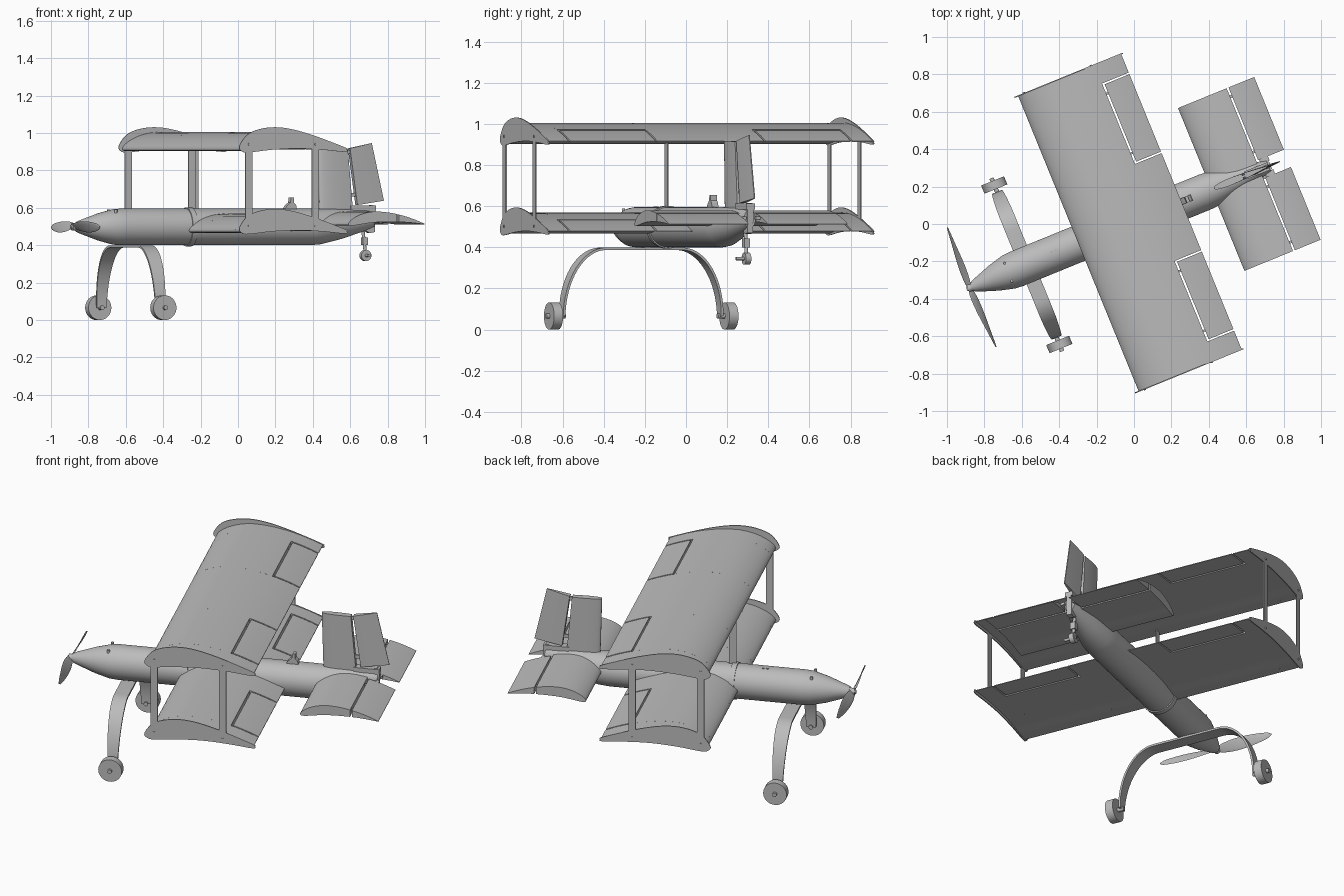
import bpy, bmesh
from math import sin, cos, pi, sqrt, radians
from mathutils import Matrix, Vector

cube = bpy.data.objects.get("Cube")
if cube:
    bpy.data.objects.remove(cube)

grey = bpy.data.materials.new("plain grey")
grey.use_nodes = True
grey.diffuse_color = (0.5, 0.5, 0.5, 1)
grey.node_tree.nodes["Principled BSDF"].inputs["Base Color"].default_value = (0.5, 0.5, 0.5, 1)

# The aircraft is laid out along its own axis (nose at -x), then turned to its heading
HEADING = Matrix.Rotation(radians(22.2), 4, 'Z') @ Matrix.Translation((0, 0.015, 0))


def loft(name, rings):
    """Skin a list of equal closed rings and cap both ends."""
    bm = bmesh.new()
    rows = [[bm.verts.new(p) for p in ring] for ring in rings]
    n = len(rows[0])
    for a, b in zip(rows, rows[1:]):
        for i in range(n):
            j = (i + 1) % n
            bm.faces.new((a[i], a[j], b[j], b[i]))
    bm.faces.new(rows[0][::-1])
    bm.faces.new(rows[-1])
    bmesh.ops.recalc_face_normals(bm, faces=bm.faces)
    bm.transform(HEADING)
    mesh = bpy.data.meshes.new(name)
    bm.to_mesh(mesh)
    bm.free()
    obj = bpy.data.objects.new(name, mesh)
    bpy.context.collection.objects.link(obj)
    mesh.materials.append(grey)
    bpy.ops.object.select_all(action='DESELECT')
    obj.select_set(True)
    bpy.context.view_layer.objects.active = obj
    bpy.ops.object.shade_smooth_by_angle(angle=radians(32))
    return obj


def plate(name, outline, y, thick):
    """Flat plate: an x-z outline with thickness across y."""
    return loft(name, [[(x, y + s * thick / 2, z) for x, z in outline] for s in (-1, 1)])


def box(name, x, y, z):
    return loft(name, [[(x[0], v, h), (x[1], v, h), (x[1], w, h), (x[0], w, h)]
                       for h in z for v, w in [y]])


def rod(name, a, b, r, r2=None, sides=24):
    a, b = Vector(a), Vector(b)
    turn = (b - a).to_track_quat('Z', 'Y')
    circle = [turn @ Vector((cos(2 * pi * i / sides), sin(2 * pi * i / sides), 0)) for i in range(sides)]
    return loft(name, [[a + c * r for c in circle], [b + c * (r if r2 is None else r2) for c in circle]])


def rounded(points, steps=4):
    """Smooth closed outline through the given points."""
    out, n = [], len(points)
    for i in range(n):
        p, q, r, s = (Vector(points[(i + k) % n]) for k in (-1, 0, 1, 2))
        for k in range(steps):
            t = k / steps
            out.append(0.5 * (2 * q + (r - p) * t + (2 * p - 5 * q + 4 * r - s) * t * t
                              + (3 * q - p - 3 * r + s) * t ** 3))
    return out


def half_thickness(t):
    return 5 * (0.2969 * sqrt(t) - 0.126 * t - 0.3516 * t * t + 0.2843 * t ** 3 - 0.1015 * t ** 4)


def airfoil(front, chord, z, t0=0.0, t1=1.0):
    """Cambered section, cut to the chord range t0..t1."""
    top, bottom = [], []
    for i in range(21):
        t = t0 + (t1 - t0) * (1 - cos(pi * i / 20)) / 2
        d = 0.4 if t < 0.4 else 0.6
        camber = 0.088 * (1 - ((t - 0.4) / d) ** 2)
        h = 0.128 * half_thickness(t) + 0.002
        top.append((front + t * chord, z + chord * (camber + h)))
        bottom.append((front + t * chord, z + chord * (camber - h)))
    return top + bottom[::-1]


def panel(name, section, y0, y1):
    return plate(name, section, (y0 + y1) / 2, abs(y1 - y0))


# Wings: main panel, slotted bay, tip panel and aileron on each side
FRONT, CHORD, TIP, GAP = -0.315, 0.595, 0.85, 0.009
HINGE = 0.75
IN, OUT = 0.28, 0.745
for level, z in (("upper", 0.915), ("lower", 0.478)):
    whole = airfoil(FRONT, CHORD, z)
    panel(level + "_wing_centre", whole, -IN, IN)
    for side, s in (("left", 1), ("right", -1)):
        tag = side + "_" + level
        panel(tag + "_wing_bay", airfoil(FRONT, CHORD, z, 0, HINGE - GAP), s * IN, s * OUT)
        panel(tag + "_wing_end", whole, s * OUT, s * TIP)
        panel(tag + "_aileron", airfoil(FRONT, CHORD, z, HINGE + GAP, 1), s * (IN + GAP), s * (OUT - GAP))
        for y in (IN + 0.06, OUT - 0.06):
            x = FRONT + CHORD * HINGE
            box(tag + "_aileron_hinge", (x - 0.015, x + 0.015), (s * y - 0.006, s * y + 0.006),
                (z + 0.03, z + 0.04))

# End plates and the flat struts joining them
tip_shape = rounded([(-0.335, 0.93), (-0.29, 0.99), (-0.22, 1.02), (-0.13, 1.031), (-0.03, 1.02),
                     (0.1, 0.985), (0.27, 0.925), (0.286, 0.912), (0.275, 0.899), (0.15, 0.91),
                     (0, 0.917), (-0.15, 0.91), (-0.28, 0.896), (-0.32, 0.902)])
for side, s in (("left", 1), ("right", -1)):
    for level, drop in (("upper", 0), ("lower", 0.437)):
        plate(f"{side}_{level}_end_plate", [(x, z - drop) for x, z in tip_shape], s * (TIP + 0.003), 0.006)
        for x in (-0.28, 0.105):
            y = s * (TIP + 0.006)
            rod("end_plate_bolt", (x, y, 0.94 - drop), (x, y + s * 0.004, 0.94 - drop), 0.006, sides=10)
    for x in (-0.28, 0.105):
        box(side + "_wing_strut", (x - 0.02, x + 0.02), (s * TIP, s * (TIP + 0.006)), (0.53, 0.93))
box("centre_strut", (-0.285, -0.245), (-0.012, -0.006), (0.56, 0.93))

# Fuselage: round body, pointed nose and upswept tail
stations = [(-0.925, 0.498, 0.028, 0.028), (-0.9, 0.498, 0.038, 0.038), (-0.8, 0.498, 0.073, 0.073),
            (-0.715, 0.498, 0.095, 0.095), (-0.67, 0.498, 0.098, 0.098), (0.42, 0.498, 0.098, 0.098),
            (0.48, 0.5, 0.094, 0.095), (0.6, 0.514, 0.072, 0.081), (0.74, 0.533, 0.042, 0.056),
            (0.785, 0.538, 0.03, 0.045)]
loft("fuselage", [[(x, ry * cos(i * pi / 24), zc + rz * sin(i * pi / 24)) for i in range(48)]
                  for x, zc, ry, rz in stations])
rod("fuselage_collar", (-0.295, 0, 0.498), (-0.265, 0, 0.498), 0.104, sides=48)
for x, y in ((-0.465, 0.012), (-0.44, 0.012), (-0.72, 0.05), (-0.72, -0.05)):
    rod("nose_bolt", (x, y, 0.56), (x, y, 0.6 - abs(y) * 0.2), 0.008, sides=12)
plate("camera_mount", [(0.27, 0.59), (0.34, 0.59), (0.335, 0.615), (0.322, 0.628), (0.322, 0.655),
                       (0.306, 0.655), (0.302, 0.628), (0.28, 0.61)], 0, 0.034)

# Propeller with hub
rod("spinner", (-0.96, 0, 0.498), (-0.92, 0, 0.498), 0.01, 0.027)
rod("propeller_hub", (-0.953, 0, 0.498), (-0.932, 0, 0.498), 0.02)
for side, s in (("left", 1), ("right", -1)):
    rings = []
    for i in range(17):
        t = i / 16
        w = 0.009 + 0.025 * sin(pi * min(1, t ** 0.8)) ** 0.7 if t < 1 else 0.003
        pitch = s * (0.75 - 0.55 * t)
        rings.append([(-0.943 + 0.012 * t + w * cos(a) * sin(pitch) + 0.003 * sin(a), s * 0.345 * t,
                       0.498 + w * cos(a) * cos(pitch)) for a in (k * pi / 6 for k in range(12))])
    loft(side + "_propeller_blade", rings)

# Tailplane with separate elevators
T_FRONT, T_CHORD, T_TIP, T_Z, T_HINGE = 0.452, 0.44, 0.47, 0.513, 0.65
panel("tailplane", airfoil(T_FRONT, T_CHORD, T_Z, 0, T_HINGE - 0.012), -T_TIP, T_TIP)
for side, s in (("left", 1), ("right", -1)):
    panel(side + "_elevator", airfoil(T_FRONT, T_CHORD, T_Z, T_HINGE + 0.012, 1), s * 0.05, s * T_TIP)
    for y in (0.1, 0.42):
        box(side + "_elevator_hinge", (0.72, 0.765), (s * y - 0.007, s * y + 0.007), (0.535, 0.555))


# Fin and leaning rudder, symmetric sections stacked upwards
def upright(name, low, high, thick, t0, t1):
    rings = []
    for x0, z0, x1, z1 in (low, high):
        ts = [t0 + (t1 - t0) * (1 - cos(pi * i / 14)) / 2 for i in range(15)]
        edge = [(x0 + (x1 - x0) * (t - t0) / (t1 - t0), thick * half_thickness(t) + 0.002,
                 z0 + (z1 - z0) * (t - t0) / (t1 - t0)) for t in ts]
        rings.append(edge + [(x, -y, z) for x, y, z in edge[::-1]])
    return loft(name, rings)


upright("fin", (0.478, 0.56, 0.665, 0.57), (0.468, 0.918, 0.634, 0.915), 0.034, 0, 0.55)
upright("rudder", (0.69, 0.615, 0.848, 0.638), (0.647, 0.918, 0.778, 0.946), 0.034, 0.57, 1)
for z in (0.66, 0.89):
    box("rudder_hinge", (0.62, 0.69), (-0.006, 0.006), (z, z + 0.02))

# Tail end bracket and control horns
plate("tail_bracket", [(0.66, 0.6), (0.78, 0.615), (0.795, 0.6), (0.79, 0.47), (0.76, 0.465), (0.7, 0.5)], 0, 0.03)
box("rudder_foot", (0.65, 0.795), (-0.022, 0.022), (0.585, 0.612))
for s in (-1, 1):
    box("elevator_horn", (0.75, 0.8), (s * 0.025, s * 0.055), (0.535, 0.55))
rod("elevator_joiner", (0.765, -0.06, 0.543), (0.765, 0.06, 0.543), 0.008)

# Tail wheel on its leg
rod("tail_leg", (0.725, 0, 0.5), (0.742, 0, 0.355), 0.009)
box("tail_spring_block", (0.722, 0.752), (-0.015, 0.015), (0.4, 0.442))
rod("tail_wheel", (0.742, -0.014, 0.345), (0.742, 0.014, 0.345), 0.029)
rod("tail_axle", (0.742, -0.055, 0.345), (0.742, 0.02, 0.345), 0.008)

# Bowed landing gear strap
GEAR = -0.613
path = [(0.2 + 0.215 * sin(i * pi / 32), 0.065 + 0.328 * cos(i * pi / 32)) for i in range(17)]
path = [(-y, z) for y, z in path[::-1]] + path
rings = []
for i, (y, z) in enumerate(path):
    a, b = path[max(i - 1, 0)], path[min(i + 1, len(path) - 1)]
    normal = Vector((a[1] - b[1], b[0] - a[0])).normalized() * 0.006
    w = 0.027 + 0.013 * min(1, max(0, (z - 0.06) / 0.3))
    rings.append([(GEAR + u * w, y + k * normal.x, z + k * normal.y)
                  for u, k in ((-1, -1), (1, -1), (1, 1), (-1, 1))])
loft("landing_gear_strap", rings)

# Main wheels with axles and hub caps
for side, s in (("left", 1), ("right", -1)):
    rod(side + "_wheel", (GEAR, s * 0.437, 0.066), (GEAR, s * 0.484, 0.066), 0.066, sides=40)
    rod(side + "_axle", (GEAR, s * 0.4, 0.066), (GEAR, s * 0.5, 0.066), 0.012)
